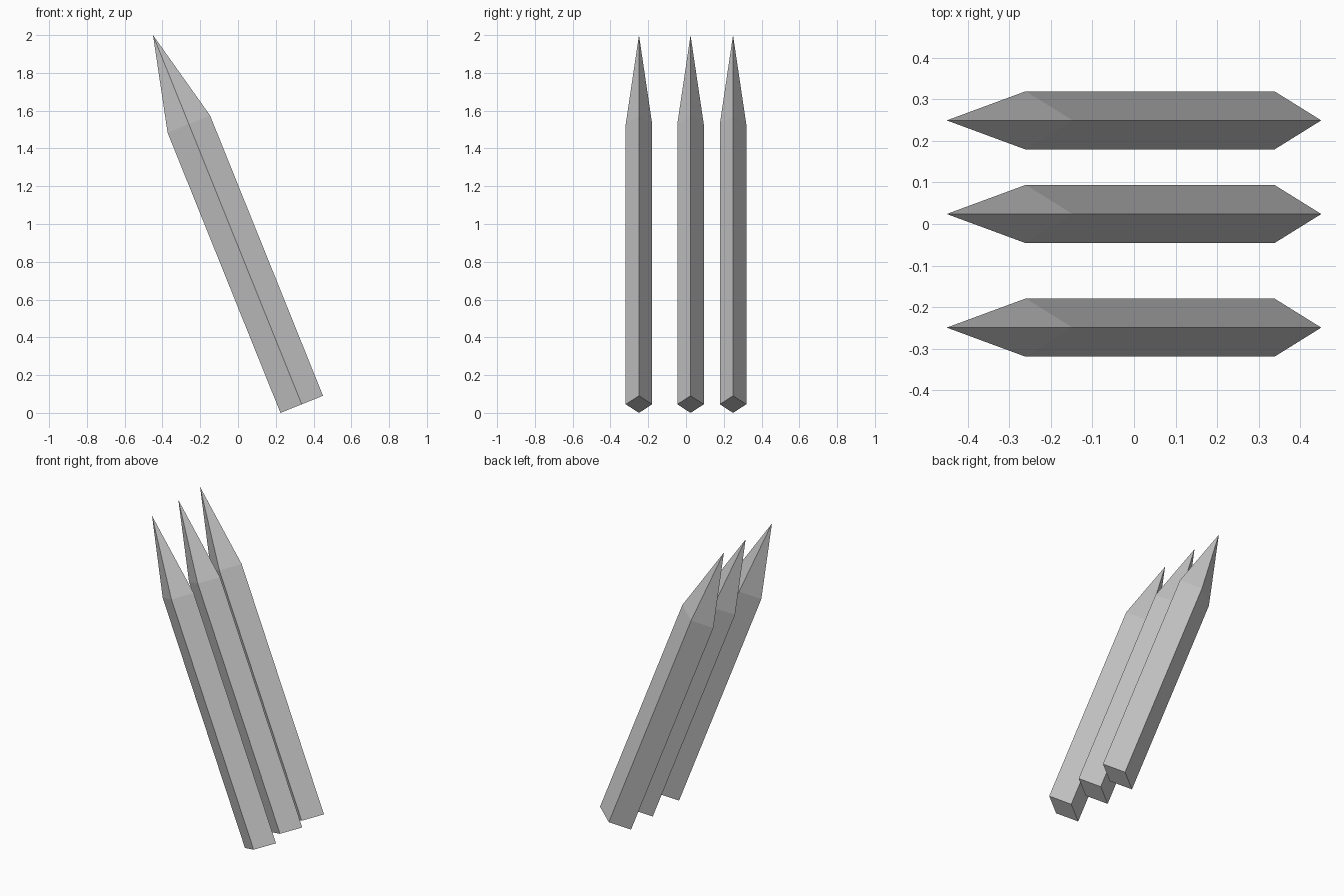
import bpy, bmesh
from math import atan2, hypot
from mathutils import Matrix, Vector

if "Cube" in bpy.data.objects:
    bpy.data.objects.remove(bpy.data.objects["Cube"])

BASE = Vector((0.3374, 0, 0.0454))   # centre of the blunt end
TIP = Vector((-0.45, 0, 2.0))        # sharpened point
HALF_W, HALF_D = 0.1214, 0.07        # diamond cross-section
SHAFT = 0.759                        # share of length before the taper


def make_stake(name, y):
    axis = TIP - BASE
    length = hypot(axis.x, axis.z)
    bm = bmesh.new()
    # diamond cross-section
    outline = [(HALF_W, 0), (0, HALF_D), (-HALF_W, 0), (0, -HALF_D)]
    base = bm.faces.new([bm.verts.new((px, py, 0)) for px, py in outline])
    # straight shaft
    ext = bmesh.ops.extrude_face_region(bm, geom=[base], use_keep_orig=True)["geom"]
    top = [v for v in ext if isinstance(v, bmesh.types.BMVert)]
    bmesh.ops.translate(bm, verts=top, vec=(0, 0, length * SHAFT))
    # sharpened point: poke the top face and pull its centre out
    cap = [f for f in ext if isinstance(f, bmesh.types.BMFace)]
    point = bmesh.ops.poke(bm, faces=cap)["verts"][0]
    point.co = (0, 0, length)
    bmesh.ops.recalc_face_normals(bm, faces=bm.faces)
    mesh = bpy.data.meshes.new(name)
    bm.to_mesh(mesh)
    bm.free()
    # lean the stake toward -x
    stake = bpy.data.objects.new(name, mesh)
    stake.matrix_world = (Matrix.Translation(BASE + Vector((0, y, 0)))
                          @ Matrix.Rotation(atan2(axis.x, axis.z), 4, 'Y'))
    bpy.context.collection.objects.link(stake)


# row of three unevenly spaced stakes
for name, y in (("front_stake", -0.249), ("middle_stake", 0.024), ("back_stake", 0.249)):
    make_stake(name, y)
